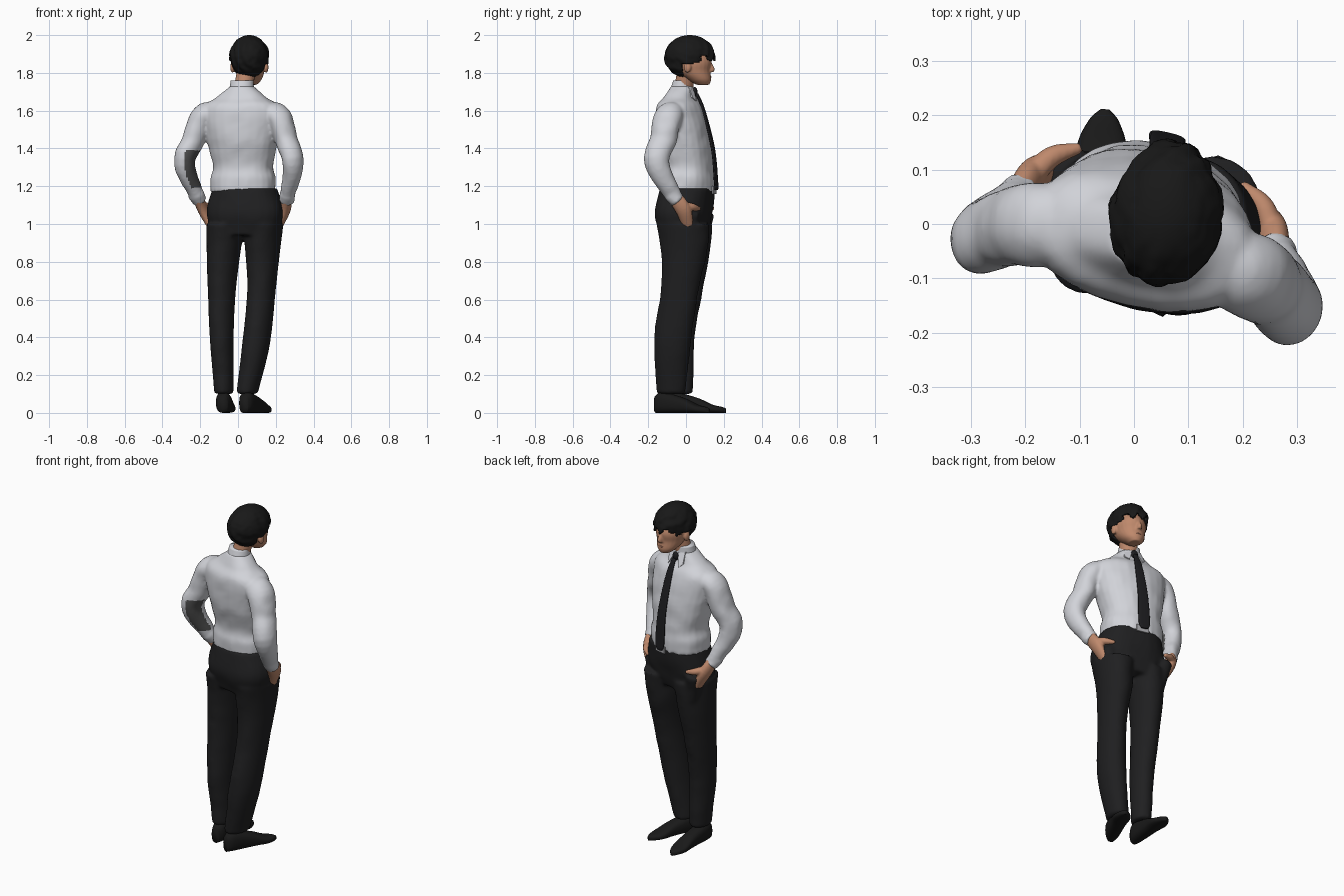
import bpy, bmesh
from math import sin, cos, pi, radians, copysign
from mathutils import Vector, Matrix, noise

if "Cube" in bpy.data.objects:
    bpy.data.objects.remove(bpy.data.objects["Cube"])

X, Y, Z = Vector((1, 0, 0)), Vector((0, 1, 0)), Vector((0, 0, 1))
LEVEL, FACING = (X, Y), (X, Z)
SIDES = {"left": -1, "right": 1}  # the figure faces +y


def material(name, red, green, blue):
    mat = bpy.data.materials.new(name)
    mat.use_nodes = True
    mat.diffuse_color = (red, green, blue, 1)
    shader = mat.node_tree.nodes["Principled BSDF"]
    shader.inputs["Base Color"].default_value = (red, green, blue, 1)
    shader.inputs["Roughness"].default_value = .8
    return mat


def frame(x, y, yaw):
    return Matrix.Translation((x, y, 0)) @ Matrix.Rotation(radians(yaw), 4, "Z")


def smooth_path(keys, steps=6):
    """Curve that passes through every key ring."""
    keys = [Vector(key) for key in keys]
    ends = [keys[0] * 2 - keys[1], *keys, keys[-1] * 2 - keys[-2]]
    path = []
    for a, b, c, d in zip(ends, ends[1:], ends[2:], ends[3:]):
        for step in range(steps):
            t = step / steps
            path.append(b + (c - a) * t / 2 + (a - b * 2.5 + c * 2 - d / 2) * t ** 2
                        + ((b - c) * 1.5 + (d - a) / 2) * t ** 3)
    return path + [keys[-1]]


def loft(bm, keys, axes=None, power=2, sides=24):
    """Closed skin through rings of x, y, z, half width and half depth."""
    rings = smooth_path(keys)
    centres = [Vector(ring[:3]) for ring in rings]
    loops = []
    for i, ring in enumerate(rings):
        if axes:
            u, v = axes
        else:
            along = centres[min(i + 1, len(rings) - 1)] - centres[max(i - 1, 0)]
            u = along.cross(Y + Z * .2).normalized()
            v = along.cross(u).normalized()
        loop = []
        for k in range(sides):
            angle = 2 * pi * k / sides
            c, s = (copysign(abs(w) ** (2 / power), w) for w in (cos(angle), sin(angle)))
            loop.append(bm.verts.new(centres[i] + u * c * ring[3] + v * s * ring[4]))
        loops.append(loop)
    for low, high in zip(loops, loops[1:]):
        for k in range(sides):
            j = (k + 1) % sides
            bm.faces.new((low[k], low[j], high[j], high[k]))
    bm.faces.new(loops[0])
    bm.faces.new(loops[-1])


def upright(bm, keys, **options):
    """Loft on the centre line from rings of y, z, half width and half depth."""
    loft(bm, [(0, *key) for key in keys], LEVEL, **options)


def limb(bm, keys, side=1, ratio=1, axes=None):
    """Tapering tube from rings of x, y, z and radius, mirrored by side."""
    loft(bm, [(side * x, y, z, r, r * ratio) for x, y, z, r in keys], axes)


def ball(bm, centre, size):
    place = Matrix.Translation(centre) @ Matrix.Diagonal((*size, 1))
    bmesh.ops.create_uvsphere(bm, u_segments=20, v_segments=14, radius=1, matrix=place)


def plate(bm, outline, depth):
    face = bm.faces.new([bm.verts.new(point) for point in outline])
    back = bmesh.ops.extrude_face_region(bm, geom=[face])["geom"]
    bmesh.ops.translate(bm, vec=Y * depth, verts=[g for g in back if isinstance(g, bmesh.types.BMVert)])


def finish(name, bm, place, *mats, voxel=0, soften=4, smooth=True):
    """Make the object; a voxel size fuses overlapping pieces into one skin."""
    bm.transform(place)
    bmesh.ops.recalc_face_normals(bm, faces=bm.faces)
    mesh = bpy.data.meshes.new(name)
    bm.to_mesh(mesh)
    bm.free()
    obj = bpy.data.objects.new(name, mesh)
    bpy.context.collection.objects.link(obj)
    for mat in mats:
        mesh.materials.append(mat)
    if voxel:
        skin = obj.modifiers.new("Fuse", "REMESH")
        skin.mode, skin.voxel_size = "VOXEL", voxel
        soft = obj.modifiers.new("Soften", "SMOOTH")
        soft.factor, soft.iterations = .5, soften
        graph = bpy.context.evaluated_depsgraph_get()
        obj.data = bpy.data.meshes.new_from_object(obj.evaluated_get(graph))
        obj.modifiers.clear()
    for poly in obj.data.polygons:
        poly.use_smooth = smooth
    return obj


white = material("shirt_white", .64, .65, .69)
lining = material("sleeve_dark_grey", .08, .08, .08)
trouser_black = material("trouser_black", .014, .014, .015)
shoe_black = material("shoe_black", .01, .01, .01)
tie_black = material("tie_black", .012, .012, .014)
hair_black = material("hair_black", .009, .009, .009)
skin_tone = material("skin", .52, .25, .15)
lip_tone = material("lip", .46, .2, .13)
metal = material("buckle_grey", .4, .4, .42)

body = frame(.02, -.02, -13)
gaze = frame(.06, .02, -8)

# Shirt: torso, sleeves and cuffs fused into one cloth skin
bm = bmesh.new()
upright(bm, [(.03, 1.17, .17, .14), (.03, 1.24, .172, .14), (.03, 1.31, .16, .13), (.01, 1.45, .19, .14),
             (-.01, 1.61, .205, .12), (-.01, 1.67, .135, .08), (0, 1.73, .06, .06)], power=2.3)
for side in SIDES.values():
    limb(bm, [(.15, -.02, 1.59, .06), (.21, -.03, 1.565, .064), (.25, -.045, 1.45, .06),
              (.295, -.07, 1.32, .055), (.24, .02, 1.13, .035)], side, ratio=1.2)
    limb(bm, [(.25, 0, 1.16, .044), (.235, .03, 1.12, .04)], side)
for v in bm.verts:
    v.co.y += .006 * noise.noise(v.co * 14)
    v.co.x += .005 * noise.noise(v.co * 17)
shirt = finish("shirt", bm, body, white, lining, voxel=.009)
for poly in shirt.data.polygons:
    spot = poly.center
    inner = poly.normal.dot((X - Y).normalized()) > .72
    poly.material_index = int(inner and spot.x < -.19 and 1.19 < spot.z < 1.39)

# Trousers: hips, legs and pocket bulges fused together
bm = bmesh.new()
loft(bm, [(.01, .03, 1.19, .172, .142), (.015, .01, 1.06, .205, .148), (.015, .01, .94, .17, .12)],
     LEVEL, power=2.3)
limb(bm, [(-.09, .005, 1, .1), (-.1, .005, .85, .088), (-.105, -.015, .65, .073),
          (-.1, -.04, .4, .062), (-.09, -.03, .1, .05)], ratio=1.38, axes=LEVEL)
limb(bm, [(.11, .03, 1, .105), (.105, .035, .85, .09), (.105, .01, .65, .074),
          (.085, -.035, .36, .072), (.04, -.052, .1, .056)], ratio=1.38, axes=LEVEL)
for side in SIDES.values():
    limb(bm, [(.17, .085, 1.06, .045), (.13, .07, .88, .04)], side)
for v in bm.verts:
    v.co.y += .006 * noise.noise(v.co * 12)
finish("trousers", bm, body, trouser_black, voxel=.009, soften=12)

# Shoes: one shape, turned outward by a different amount on each foot
for name, place in (("left", frame(-.08, -.1, -5)), ("right", frame(.03, -.16, -25))):
    bm = bmesh.new()
    profile = [(0, .025, .045), (.04, .04, .055), (.16, .042, .04), (.24, .046, .022),
               (.29, .028, .016), (.312, .008, .012)]
    loft(bm, [(0, y, tall, wide, tall) for y, wide, tall in profile], FACING, power=2.6)
    finish(name + "_shoe", bm, place, shoe_black)

# Hands in the pockets with the thumbs outside
for name, side in SIDES.items():
    bm = bmesh.new()
    limb(bm, [(.245, 0, 1.16, .025), (.225, .055, 1.08, .028), (.185, .075, .99, .02)], side, ratio=1.5)
    limb(bm, [(.23, .05, 1.1, .02), (.2, .1, 1.09, .02), (.15, .13, 1.08, .01)], side)
    finish(name + "_hand", bm, body, skin_tone, voxel=.005)

# Neck and collar
bm = bmesh.new()
limb(bm, [(0, 0, 1.68, .05), (.02, .03, 1.82, .05)], axes=LEVEL)
finish("neck", bm, body, skin_tone)
bm = bmesh.new()
upright(bm, [(0, 1.68, .07, .065), (0, 1.72, .065, .06), (.005, 1.76, .06, .052)])
finish("collar", bm, body, white)
for name, side in SIDES.items():
    bm = bmesh.new()
    plate(bm, [(side * .01, .053, 1.72), (side * .05, .035, 1.73),
               (side * .06, .062, 1.67), (side * .04, .08, 1.65)], .009)
    finish(name + "_collar_point", bm, body, white, smooth=False)

# Tie and buckle
bm = bmesh.new()
ball(bm, (0, .068, 1.7), (.02, .014, .025))
upright(bm, [(.08, 1.69, .012, .007), (.117, 1.6, .022, .007), (.167, 1.4, .03, .007),
             (.184, 1.22, .034, .007), (.186, 1.18, .02, .007)], power=3)
finish("tie", bm, body, tie_black)
bm = bmesh.new()
plate(bm, [(x, .17, z) for x, z in ((-.03, 1.16), (.04, 1.16), (.04, 1.2), (-.03, 1.2))], .009)
finish("belt_buckle", bm, body, metal, smooth=False)

# Head with nose and ears fused in
bm = bmesh.new()
upright(bm, [(.07, 1.737, .03, .035), (.052, 1.765, .058, .062), (.02, 1.81, .078, .09),
             (.01, 1.87, .085, .104), (0, 1.96, .05, .06)])
upright(bm, [(.1, 1.86, .01, .012), (.11, 1.825, .014, .022), (.105, 1.805, .016, .024)])
for side in SIDES.values():
    ball(bm, (side * .09, 0, 1.83), (.012, .02, .03))
finish("head", bm, gaze, skin_tone, voxel=.005)
bm = bmesh.new()
ball(bm, (0, .106, 1.778), (.02, .009, .006))
finish("mouth", bm, gaze, lip_tone)


# Hair: rippled cap trimmed to a ragged fringe, ears and nape
def hairline(p):
    ragged = .014 * sin(p.x * 110)
    return 1.88 + ragged if p.y > .07 else 1.855 + ragged / 2 if p.y > -.03 else 1.77


bm = bmesh.new()
bmesh.ops.create_uvsphere(bm, u_segments=72, v_segments=48, radius=1)
for v in bm.verts:
    n = v.co.copy()
    lock = .03 * sin(11 * n.x + 5 * n.z + 3 * sin(4 * n.y)) * (1 - n.z ** 4)
    wave = 1 + lock + .04 * noise.noise(n * 5)
    v.co = (.104 * n.x * wave * (1 - .1 * max(n.y, 0)), .134 * n.y * wave, 1.885 + .115 * n.z)
bare = [f for f in bm.faces if f.calc_center_median().z < hairline(f.calc_center_median())]
bmesh.ops.delete(bm, geom=bare, context="FACES")
hair = finish("hair", bm, gaze, hair_black)
shell = hair.modifiers.new("Thickness", "SOLIDIFY")
shell.thickness, shell.offset = .014, -1
